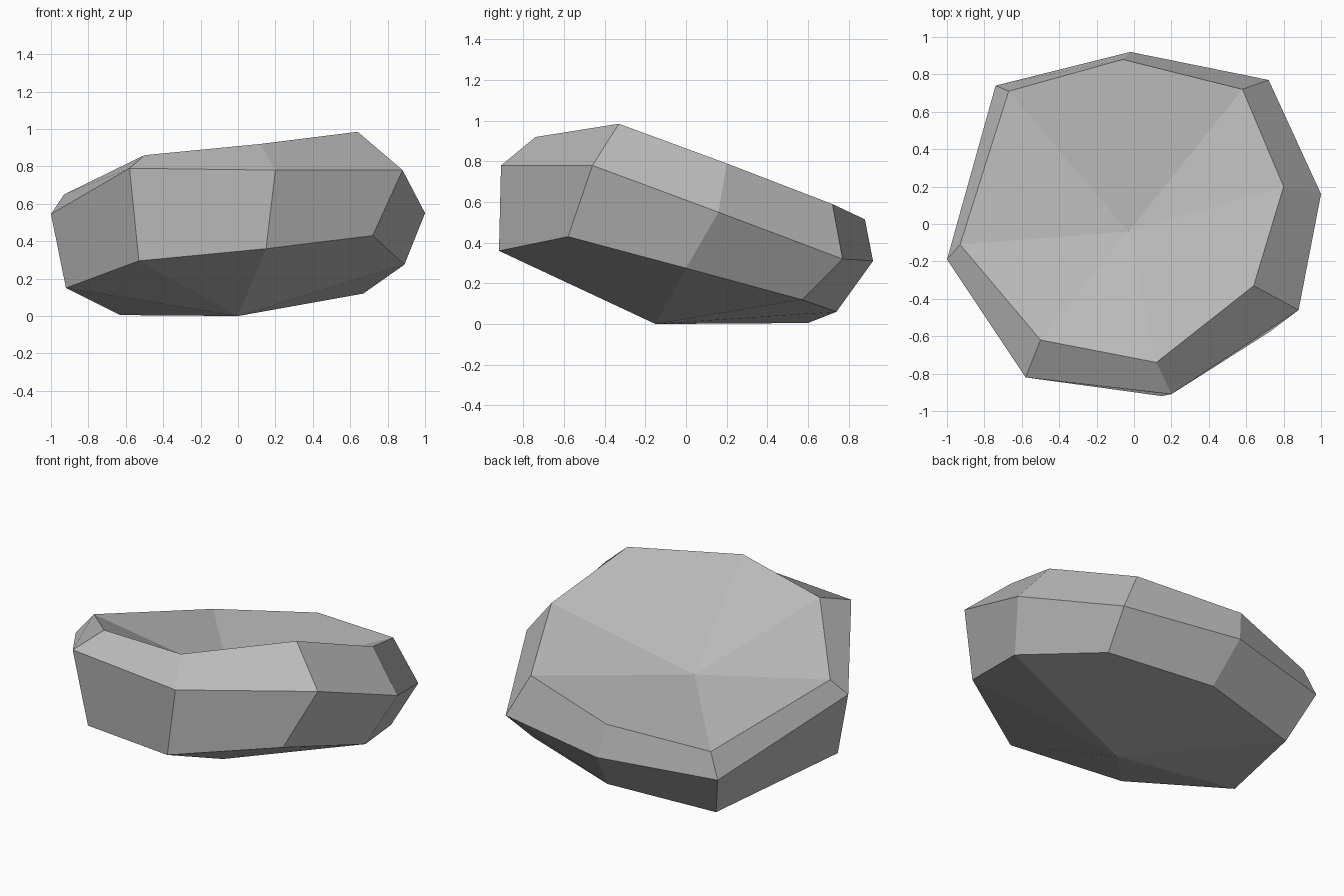
import bpy
import bmesh

# Remove the default cube
default_cube = bpy.data.objects.get("Cube")
if default_cube is not None:
    bpy.data.objects.remove(default_cube, do_unlink=True)


def make_material(name, value):
    """One flat grey for viewport and render."""
    material = bpy.data.materials.new(name)
    material.use_nodes = True
    colour = (value, value, value, 1)
    material.diffuse_color = colour
    shader = material.node_tree.nodes["Principled BSDF"]
    shader.inputs["Base Color"].default_value = colour
    return material


def bridge_rings(bm, lower, upper):
    """Join two rings of equal length with a band of quads."""
    for i in range(len(lower)):
        j = (i + 1) % len(lower)
        bm.faces.new((lower[i], lower[j], upper[j], upper[i]))


def fan_cap(bm, ring, centre):
    """Close a ring with a triangle fan around a centre point."""
    hub = bm.verts.new(centre)
    for i in range(len(ring)):
        bm.faces.new((ring[i], ring[(i + 1) % len(ring)], hub))


# Eight-sided rings, each starting at the back and going round by the left
base_ring = [
    (.03, .74, .06), (.67, .57, .12), (.89, 0, .275), (.72, -.58, .43),
    (.15, -.92, .36), (-.53, -.74, .295), (-.92, -.2, .15), (-.63, .6, .005),
]
girth_ring = [
    (-.02, .92, .31), (.72, .77, .32), (1, .16, .55), (.88, -.46, .78),
    (.2, -.91, .78), (-.58, -.82, .79), (-1, -.19, .545), (-.74, .74, .29),
]
rim_ring = [
    (-.06, .88, .515), (.58, .72, .59), (.8, .2, .79), (.64, -.33, .985),
    (.12, -.74, .92), (-.5, -.62, .86), (-.93, -.11, .65), (-.67, .71, .44),
]

# Tilted faceted boulder: two side bands, pointed underside, dished top
bm = bmesh.new()
base, girth, rim = [
    [bm.verts.new(point) for point in ring]
    for ring in (base_ring, girth_ring, rim_ring)
]
bridge_rings(bm, base, girth)
bridge_rings(bm, girth, rim)
fan_cap(bm, base, (0, -.15, 0))
fan_cap(bm, rim, (-.03, -.04, .47))
bmesh.ops.recalc_face_normals(bm, faces=bm.faces)

mesh = bpy.data.meshes.new("dished_boulder")
bm.to_mesh(mesh)
bm.free()
mesh.materials.append(make_material("stone_grey", .5))
boulder = bpy.data.objects.new("dished_boulder", mesh)
bpy.context.collection.objects.link(boulder)
